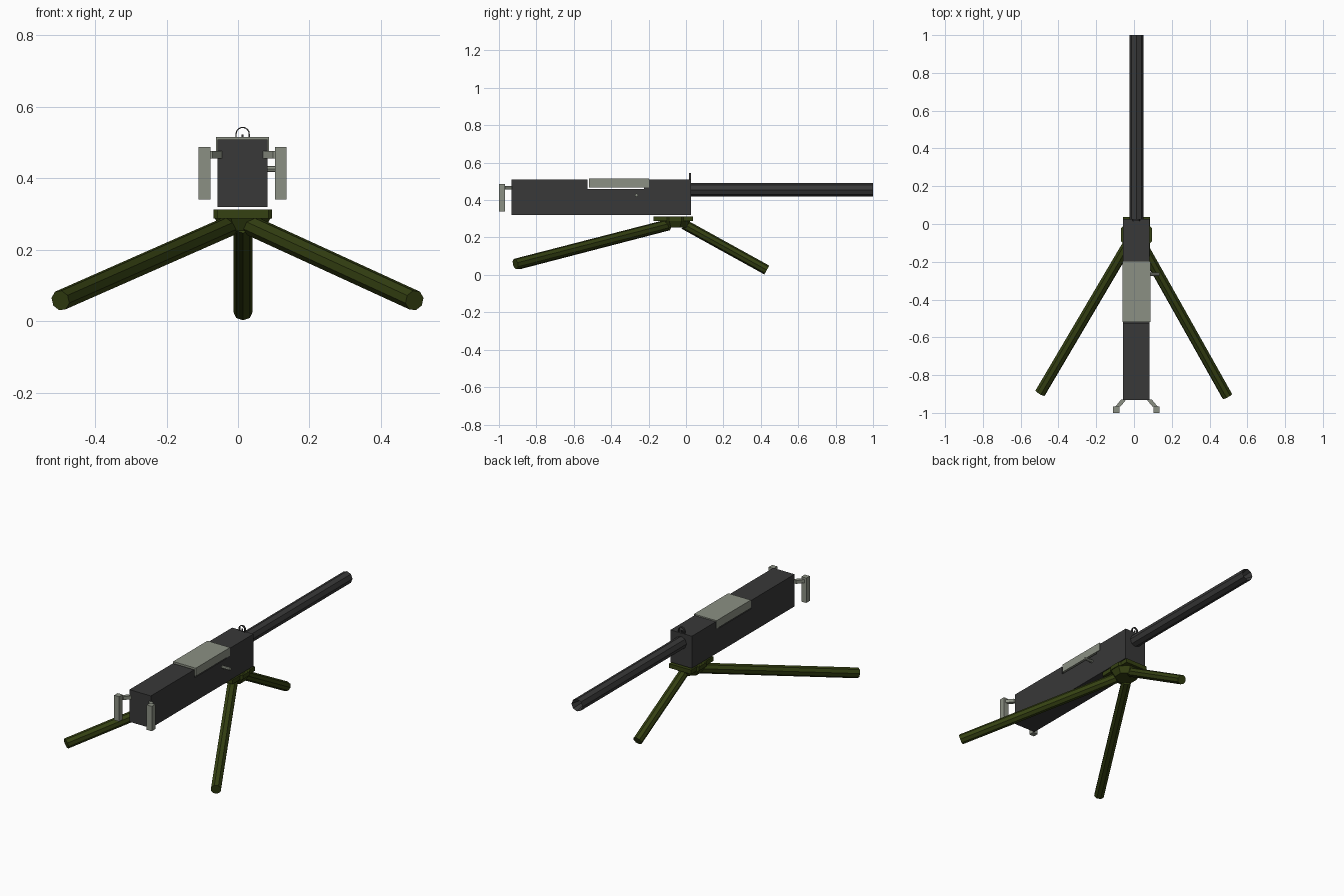
import bpy, bmesh, math
from mathutils import Vector

if "Cube" in bpy.data.objects:
    bpy.data.objects.remove(bpy.data.objects["Cube"])

CX = 0.013  # shared centre line


def material(name, rgb):
    m = bpy.data.materials.new(name)
    m.diffuse_color = (*rgb, 1)
    m.use_nodes = True
    m.node_tree.nodes["Principled BSDF"].inputs["Base Color"].default_value = m.diffuse_color
    return m


DARK = material("dark_steel", (0.04, 0.04, 0.04))
GREEN = material("olive_green", (0.035, 0.052, 0.006))
PALE = material("pale_steel", (0.26, 0.28, 0.23))


def finish(name, bm, mat):
    bmesh.ops.recalc_face_normals(bm, faces=bm.faces)
    me = bpy.data.meshes.new(name)
    bm.to_mesh(me)
    bm.free()
    me.materials.append(mat)
    ob = bpy.data.objects.new(name, me)
    bpy.context.collection.objects.link(ob)
    return ob


def extrude(name, pts, vec, mat):
    bm = bmesh.new()
    f = bm.faces.new([bm.verts.new(p) for p in pts])
    new = bmesh.ops.extrude_face_region(bm, geom=[f])["geom"]
    bmesh.ops.translate(bm, vec=vec, verts=[v for v in new if isinstance(v, bmesh.types.BMVert)])
    return finish(name, bm, mat)


def box(name, x, y, z, mat):
    pts = [(x[0], y[0], z[0]), (x[1], y[0], z[0]), (x[1], y[1], z[0]), (x[0], y[1], z[0])]
    return extrude(name, pts, (0, 0, z[1] - z[0]), mat)


def rod(name, a, b, r, mat, sides=8, r2=None, bore=0):
    """Prism from a to b with flats facing the axes; optional taper and bored end."""
    a, b = Vector(a), Vector(b)
    d = b - a
    bm = bmesh.new()
    bmesh.ops.create_cone(bm, cap_ends=True, segments=sides, radius1=r,
                          radius2=r if r2 is None else r2, depth=d.length)
    bmesh.ops.rotate(bm, verts=bm.verts, matrix=Vector((0, 0, 1)).rotation_difference(d).to_matrix())
    if bore:
        end = max((f for f in bm.faces if len(f.verts) == sides),
                  key=lambda f: f.calc_center_median().dot(d))
        bmesh.ops.inset_region(bm, faces=[end], thickness=r * 0.45)
        bmesh.ops.translate(bm, verts=end.verts, vec=-d.normalized() * bore)
    bmesh.ops.translate(bm, verts=bm.verts, vec=(a + b) / 2)
    return finish(name, bm, mat)


# Receiver with feed notch cut in its top profile
profile = [(-0.933, 0.319), (0.027, 0.319), (0.027, 0.509), (-0.225, 0.509),
           (-0.225, 0.46), (-0.527, 0.46), (-0.527, 0.509), (-0.933, 0.509)]
extrude("receiver", [(CX - 0.07, y, z) for y, z in profile], (0.14, 0, 0), DARK)
box("feed_cover", (CX - 0.074, CX + 0.074), (-0.519, -0.198), (0.468, 0.516), PALE)

# Barrel with bored muzzle
rod("barrel", (CX, 0.01, 0.454), (CX, 1.0, 0.454), 0.036, DARK, bore=0.06)

# Front sight: arched band and centre post
outer = [(0.02 * math.cos(math.pi * i / 8), 0.02 * math.sin(math.pi * i / 8)) for i in range(9)]
outer = [(0.02, -0.015)] + outer + [(-0.02, -0.015)]
band = outer + [(x * 0.84, z * 0.84 if z > 0 else z) for x, z in reversed(outer)]
extrude("sight_ring", [(CX + x, 0.015, 0.524 + z) for x, z in band], (0, 0.012, 0), DARK)
box("sight_post", (CX - 0.003, CX + 0.003), (0.018, 0.024), (0.505, 0.523), DARK)

# Charging handle on the right
rod("charging_handle", (0.07, -0.265, 0.426), (0.136, -0.265, 0.426), 0.009, PALE)

# Rear grips on diagonal arms
for side, s in (("left", -1), ("right", 1)):
    xs = sorted((CX + s * 0.09, CX + s * 0.123))
    box(side + "_grip", xs, (-1.0, -0.967), (0.34, 0.487), PALE)
    arm = [(0.055, -0.93), (0.082, -0.93), (0.112, -0.967), (0.085, -0.967)]
    extrude(side + "_grip_arm", [(CX + s * x, y, 0.456) for x, y in arm], (0, 0, 0.02), PALE)

# Tripod head: plate, octagonal collar and tapered hub
box("mount_plate", (CX - 0.072, CX + 0.072), (-0.173, 0.037), (0.288, 0.313), GREEN)
k = 1 / math.cos(math.pi / 8)
for name, z0, z1, r0, r1 in (("mount_collar", 0.288, 0.312, 0.082, 0.082),
                             ("mount_hub", 0.252, 0.288, 0.058, 0.078)):
    ob = rod(name, (0, 0, z0), (0, 0, z1), r0 * k, GREEN, r2=r1 * k)
    ob.rotation_euler.z = math.pi / 8
    ob.location = (CX, -0.057, 0)

# Tripod legs
rod("rear_left_leg", (-0.025, -0.095, 0.266), (-0.497, -0.895, 0.058), 0.029, GREEN)
rod("rear_right_leg", (0.04, -0.105, 0.266), (0.494, -0.912, 0.058), 0.029, GREEN)
rod("front_leg", (CX + 0.001, -0.01, 0.27), (CX + 0.001, 0.432, 0.026), 0.027, GREEN)
